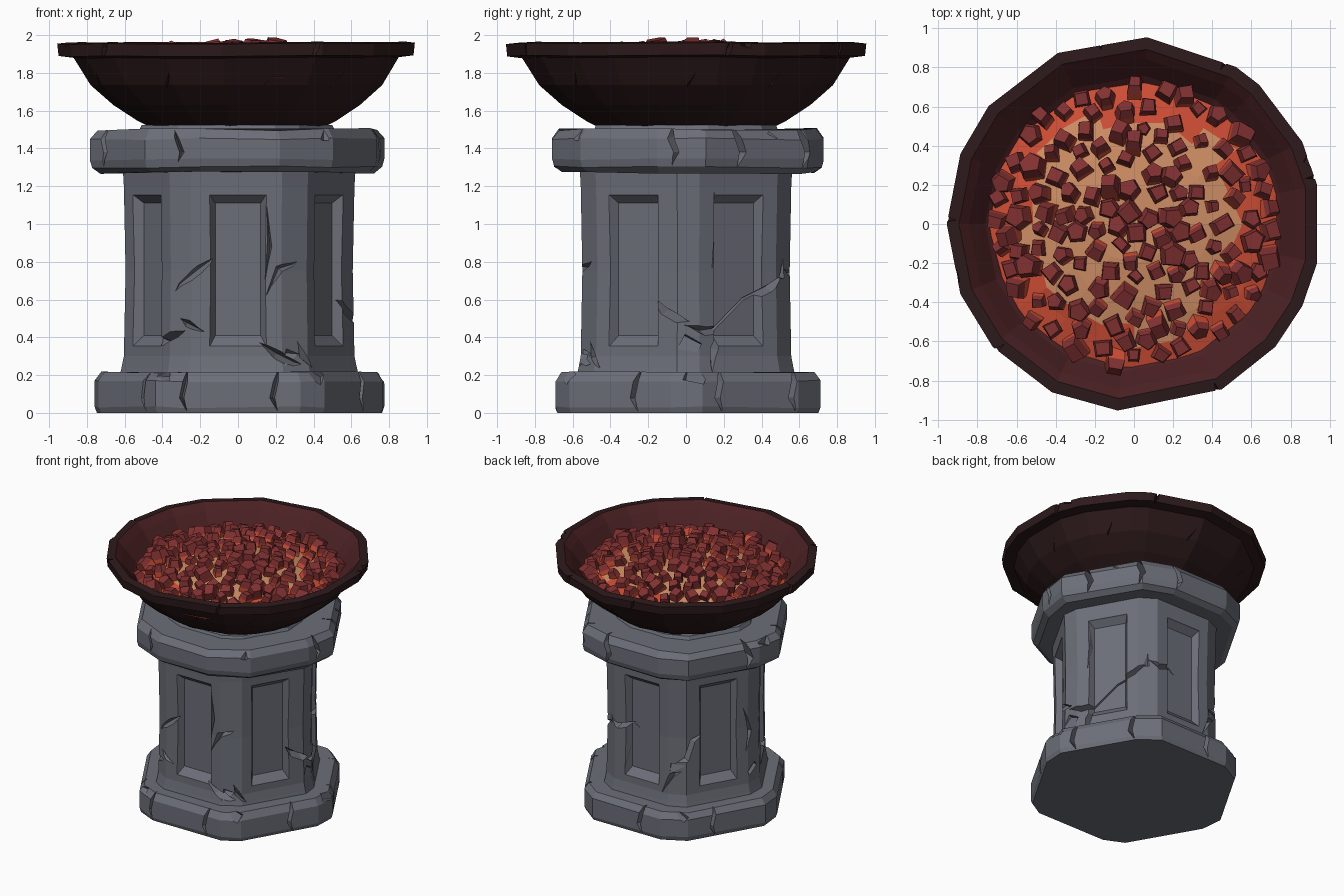
import bpy, bmesh, math, random
from mathutils import Vector, Matrix

random.seed(7)
if "Cube" in bpy.data.objects:
    bpy.data.objects.remove(bpy.data.objects["Cube"], do_unlink=True)


def material(name, *rgb):
    m = bpy.data.materials.new(name)
    m.use_nodes = True
    m.diffuse_color = (*rgb, 1)
    bsdf = next(n for n in m.node_tree.nodes if n.type == "BSDF_PRINCIPLED")
    bsdf.inputs["Base Color"].default_value = (*rgb, 1)
    return m


STONE = material("grey stone", 0.15, 0.158, 0.19)
IRON = material("dark iron", 0.026, 0.01, 0.011)
LINING = material("bowl lining", 0.07, 0.015, 0.017)
COAL = material("red coal", 0.22, 0.03, 0.031)
GLOW = material("orange glow", 0.62, 0.075, 0.036)
HOT = material("hot ember", 0.62, 0.27, 0.13)


def polar(r, deg, z=0):
    a = math.radians(deg)
    return Vector((r * math.cos(a), r * math.sin(a), z))


def loft(bm, rings, cap=True):
    """Skin a list of equal-length point rings; returns faces band by band."""
    vs = [[bm.verts.new(p) for p in ring] for ring in rings]
    n = len(vs[0])
    bands = [[bm.faces.new((a[i], a[(i + 1) % n], b[(i + 1) % n], b[i])) for i in range(n)]
             for a, b in zip(vs, vs[1:])]
    if cap:
        bm.faces.new(vs[0][::-1])
        bm.faces.new(vs[-1])
    return bands


def finish(bm, name, *mats):
    bmesh.ops.recalc_face_normals(bm, faces=bm.faces)
    me = bpy.data.meshes.new(name)
    bm.to_mesh(me)
    bm.free()
    for m in mats:
        me.materials.append(m)
    ob = bpy.data.objects.new(name, me)
    bpy.context.collection.objects.link(ob)
    return ob


def carve(ob, bm, mat):
    """Subtract a cutter mesh and bake the result."""
    cutter = finish(bm, "cutter", mat)
    cutter.hide_render = True
    mod = ob.modifiers.new("carve", "BOOLEAN")
    mod.object, mod.operation, mod.solver, mod.use_self = cutter, "DIFFERENCE", "EXACT", True
    dg = bpy.context.evaluated_depsgraph_get()
    me = bpy.data.meshes.new_from_object(ob.evaluated_get(dg))
    ob.modifiers.clear()
    ob.data = me
    bpy.data.objects.remove(cutter, do_unlink=True)


def on_face(deg, dist, u, z):
    return polar(dist, deg, z) + polar(u, deg + 90)


def crack(bm, deg, dist, path, width=0.03, depth=0.07):
    """Tapered V-shaped groove along a path of (across, height) on one side."""
    rings = []
    for i, (u, z) in enumerate(path):
        a, b = path[max(i - 1, 0)], path[min(i + 1, len(path) - 1)]
        side = Vector((-(b[1] - a[1]), b[0] - a[0])).normalized()
        k = 0.12 if i in (0, len(path) - 1) else 1
        w = side * width * k
        rings.append([on_face(deg, dist + 0.03, u + w.x * 1.4, z + w.y * 1.4),
                      on_face(deg, dist + 0.03, u - w.x * 1.4, z - w.y * 1.4),
                      on_face(deg, dist - depth * k, u + w.x * 0.3, z + w.y * 0.3)])
    loft(bm, rings)


def chip(bm, deg, r, z, size):
    rot = Matrix.Rotation(random.uniform(0, 3), 4, "X") @ Matrix.Rotation(random.uniform(0, 3), 4, "Z")
    bmesh.ops.create_cube(bm, size=size, matrix=Matrix.Translation(polar(r, deg, z)) @ rot)


def hexagon(radius, cut, jitter):
    """Hexagon with blunted corners, slightly uneven."""
    corners = [polar(radius, 60 * i) for i in range(6)]
    pts = []
    for i, c in enumerate(corners):
        for other in (corners[i - 1], corners[(i + 1) % 6]):
            d = cut * random.uniform(1 - jitter, 1 + jitter)
            pts.append(c + (other - c).normalized() * d)
    return pts


def stone_block(name, outline, profile, shift=(0, 0), wobble=0.0):
    bm = bmesh.new()
    loft(bm, [[Vector((p.x * s + shift[0], p.y * s + shift[1],
                       z + (random.uniform(-wobble, wobble) if z > 0 else 0))) for p in outline]
              for z, s in profile])
    return finish(bm, name, STONE)


SIDES = [-90 + 60 * i for i in range(6)]

# Base slab
base = stone_block("base_slab", hexagon(0.81, 0.12, 0.35),
                   [(0, 0.985), (0.03, 1), (0.17, 1), (0.215, 0.955)], (0.01, 0.01), 0.006)
bm = bmesh.new()
for deg, u in ((-90, -0.28), (-90, 0.2), (-30, 0.1), (30, -0.2), (30, 0.25), (90, 0.1), (150, -0.1), (210, 0.2)):
    crack(bm, deg, 0.69, [(u + 0.02, 0.28), (u, 0.17), (u - 0.02, 0.08), (u + 0.01, 0.01)], 0.012, 0.09)
for deg in (-57, 3, 122, 238):
    chip(bm, deg, 0.79, 0.22, 0.11)
carve(base, bm, STONE)

# Pedestal shaft with a recessed panel on each side
shaft = stone_block("pedestal_shaft", hexagon(0.65, 0.075, 0.3),
                    [(0.19, 1.03), (0.24, 1.01), (0.3, 0.99), (0.75, 0.975), (1.2, 0.99), (1.3, 1)])
bm = bmesh.new()
for deg in SIDES:
    def frame(dist, w, lo, hi):
        return [on_face(deg, dist, u, z) for u, z in ((-w, lo), (w, lo), (w, hi), (-w, hi))]
    loft(bm, [frame(0.58, 0.17, 0.33, 1.17), frame(0.55, 0.145, 0.36, 1.15), frame(0.505, 0.12, 0.41, 1.11)])
carve(shaft, bm, STONE)

# Long cracks and slashes on the shaft
bm = bmesh.new()
for deg, path in (
        (-90, [(-0.42, 0.5), (-0.3, 0.68), (-0.2, 0.76), (-0.1, 0.84)]),
        (-90, [(0.15, 0.62), (0.22, 0.76), (0.29, 0.78), (0.4, 0.86)]),
        (-90, [(0.1, 0.38), (0.2, 0.31), (0.3, 0.26), (0.42, 0.24)]),
        (-90, [(-0.34, 0.52), (-0.27, 0.47), (-0.18, 0.43)]),
        (-30, [(0.08, 0.64), (0.18, 0.54), (0.26, 0.5), (0.38, 0.46)]),
        (-30, [(-0.3, 0.42), (-0.26, 0.3), (-0.2, 0.24)]),
        (30, [(-0.38, 0.48), (-0.2, 0.43), (-0.12, 0.44), (0.06, 0.6), (0.2, 0.66), (0.38, 0.8)]),
        (30, [(-0.12, 0.44), (-0.15, 0.34), (-0.17, 0.22)]),
        (90, [(-0.38, 0.8), (-0.22, 0.72), (-0.1, 0.76), (0.05, 0.66)]),
        (90, [(0.18, 0.3), (0.26, 0.45), (0.4, 0.52)]),
        (150, [(-0.4, 0.5), (-0.25, 0.58), (-0.2, 0.72), (-0.1, 0.78)]),
        (150, [(0.2, 0.9), (0.26, 0.7), (0.22, 0.55)]),
        (210, [(0.4, 0.48), (0.28, 0.42), (0.16, 0.38), (0.04, 0.42)])):
    crack(bm, deg, 0.555, path, 0.024, 0.07)
for deg, u, z in ((-90, 0.15, 0.88), (-30, 0.1, 0.85), (30, -0.15, 0.95), (90, -0.14, 0.6), (210, -0.12, 0.8)):
    crack(bm, deg, 0.555, [(u, z + 0.22), (u + 0.015, z), (u - 0.01, z - 0.2)], 0.015, 0.05)
for deg, z in ((2, 0.36), (-62, 0.3), (58, 0.75), (118, 0.5), (178, 0.4)):
    chip(bm, deg, 0.65, z, 0.1)
carve(shaft, bm, STONE)

# Capital slab under the bowl
capital = stone_block("capital_slab", hexagon(0.83, 0.15, 0.4),
                      [(1.27, 0.93), (1.3, 0.985), (1.34, 1), (1.45, 1), (1.5, 0.95)], (0, 0.01), 0.008)
bm = bmesh.new()
for deg, u in ((-90, -0.33), (-30, 0.3), (30, -0.1), (30, 0.3), (90, -0.2), (150, 0.15), (210, -0.2)):
    crack(bm, deg, 0.71, [(u - 0.03, 1.58), (u, 1.46), (u + 0.03, 1.38), (u, 1.3)], 0.016, 0.13)
for deg in (-52, 40, 175, 250):
    chip(bm, deg, 0.78, 1.5, 0.1)
carve(capital, bm, STONE)

# Thin collar stone
stone_block("bowl_seat", hexagon(0.56, 0.1, 0.4), [(1.48, 1.02), (1.525, 0.98)])

# Faceted bowl: outer wall, rim, inner wall
ANGLES = [-158, -139, -116, -95, -62, -41, -26, -12, 12, 26, 48, 57, 86, 114, 141, 158, 180]
profile = [(0.44, 1.5), (0.53, 1.545), (0.66, 1.63), (0.78, 1.735), (0.87, 1.88), (0.95, 1.89),
           (0.957, 1.955), (0.895, 1.962), (0.845, 1.91), (0.76, 1.8), (0.6, 1.68), (0.3, 1.6)]
bm = bmesh.new()
uneven = [random.uniform(-0.006, 0.006) for _ in ANGLES]
bands = loft(bm, [[polar(r, a, z + (e if z > 1.85 else 0)) for a, e in zip(ANGLES, uneven)] for r, z in profile])
for band in bands[7:]:
    for f in band:
        f.material_index = 1
bowl = finish(bm, "fire_bowl", IRON, LINING)
bm = bmesh.new()
for deg in (-138, -64, 14, 60, 100, 178):
    crack(bm, deg, 0.94, [(0.02, 2.0), (0, 1.93), (-0.02, 1.86)], 0.014, 0.06)
for deg in (-120, -80, -50, 0, 35, 80, 130, 165, 200):
    crack(bm, deg, 0.8, [(0.05, 1.8), (0.01, 1.74), (-0.04, 1.64)], 0.012, 0.06)
for deg in (20, 196, 285):
    chip(bm, deg, 0.965, 1.965, 0.06)
carve(bowl, bm, IRON)


# Glowing ember bed, hottest in the middle
def bed_height(r):
    return 1.905 - 0.22 * r * r


bm = bmesh.new()
bands = loft(bm, [[polar(r * random.uniform(0.93, 1.03), 18 * i, bed_height(r)) for i in range(20)]
                  for r in (0.77, 0.64, 0.54, 0.4, 0.2)])
for f in bm.faces:
    r = f.calc_center_median().xy.length
    f.material_index = 1 if r < random.uniform(0.5, 0.64) else 0
finish(bm, "ember_bed", GLOW, HOT)

# Loose coals, scattered with even spacing; lower parts glow
spots = []
for _ in range(6000):
    p = polar(0.71 * math.sqrt(random.random()), random.uniform(0, 360))
    if all((p - q).length > 0.088 for q in spots):
        spots.append(p)
bm = bmesh.new()
for p in spots:
    r = p.length
    n = random.choice((4, 4, 5))
    size = random.uniform(0.05, 0.072)
    stretch = random.uniform(0.75, 1.1)
    lean = Vector((p.y, -p.x, 0)) if r > 0 else Vector((1, 0, 0))
    tilt = (Matrix.Rotation(-random.uniform(0.1, 0.3 + 0.6 * r), 3, lean)
            @ Matrix.Rotation(random.uniform(-0.35, 0.35), 3, "X")
            @ Matrix.Rotation(random.uniform(0, 6.3), 3, "Z"))
    turns = [360 * (i + random.uniform(-0.15, 0.15)) / n for i in range(n)]
    top = random.uniform(0.05, 0.085)
    center = Vector((p.x, p.y, bed_height(r)))
    rings = []
    for h, s in ((-0.05, 0.9), (0.02, 1.02), (top, 0.76)):
        ring = [center + tilt @ (polar(size * s, a, h) * 1.0) * stretch for a in turns]
        for v in ring:
            v.z = min(v.z, 2.0)
        rings.append(ring)
    low = loft(bm, rings)[0]
    for f in low:
        f.material_index = 1
finish(bm, "coals", COAL, GLOW)
